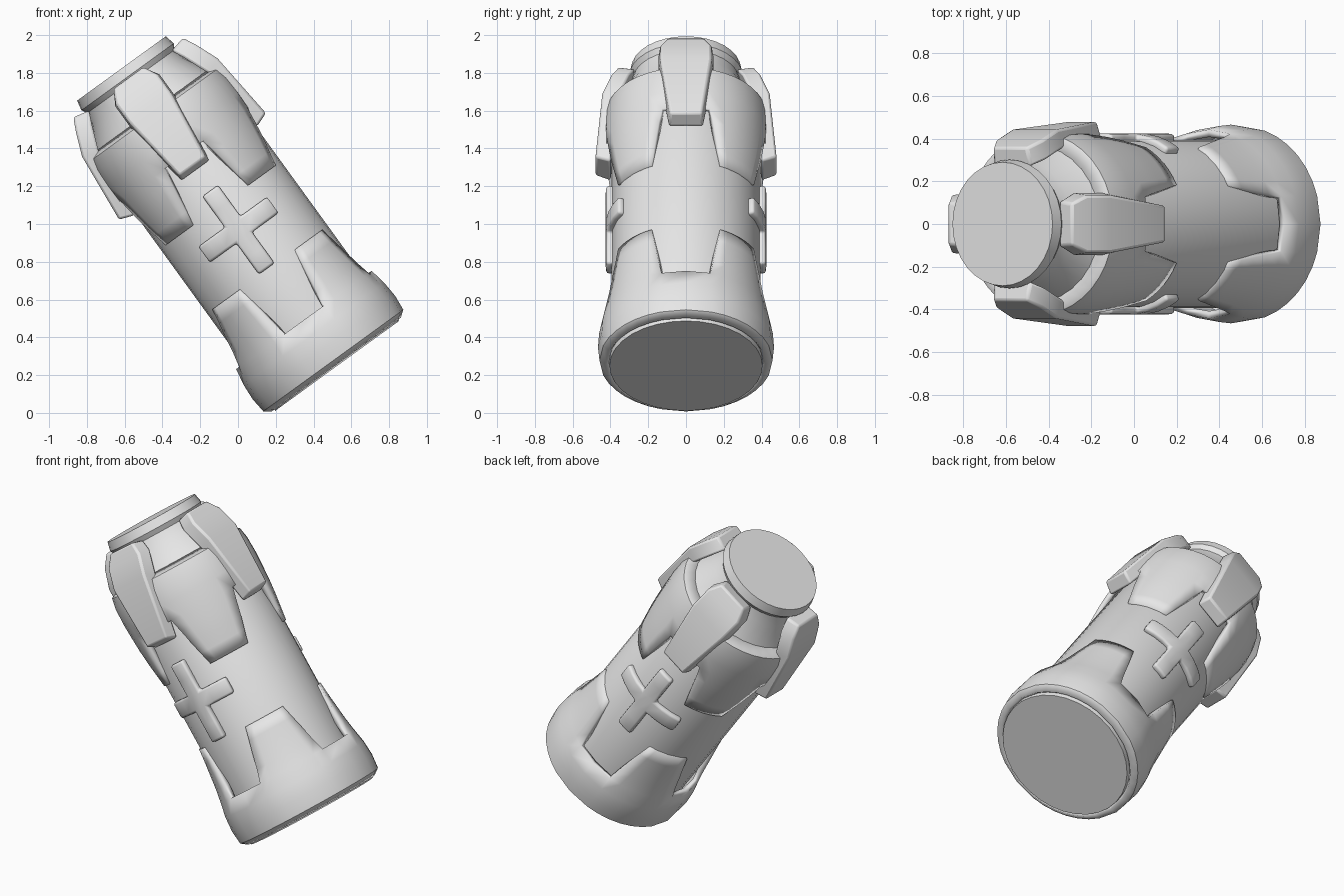
import bpy, bmesh, math
from mathutils import Matrix

cube = bpy.data.objects.get("Cube")
if cube:
    bpy.data.objects.remove(cube, do_unlink=True)

grey = bpy.data.materials.new("plain_grey")
grey.use_nodes = True
COL = (0.8, 0.8, 0.8, 1)
grey.diffuse_color = COL
grey.node_tree.nodes["Principled BSDF"].inputs["Base Color"].default_value = COL

# Everything is built upright around z, then leaned over towards -x
LEAN = Matrix.Translation((0.525, 0, 0.249)) @ Matrix.Rotation(math.radians(-35.95), 4, 'Y')


def polar(r, deg, t):
    a = math.radians(deg)
    return (r * math.cos(a), r * math.sin(a), t)


def finish(name, bm, thickness=0, bevel=0, angle=35):
    bmesh.ops.remove_doubles(bm, verts=bm.verts, dist=1e-5)
    bmesh.ops.recalc_face_normals(bm, faces=bm.faces)
    me = bpy.data.meshes.new(name)
    bm.to_mesh(me)
    bm.free()
    me.materials.append(grey)
    ob = bpy.data.objects.new(name, me)
    bpy.context.collection.objects.link(ob)
    ob.matrix_world = LEAN
    if thickness:
        m = ob.modifiers.new("thickness", 'SOLIDIFY')
        m.thickness, m.offset = thickness, -1
    if bevel:
        m = ob.modifiers.new("soft_edges", 'BEVEL')
        m.width, m.segments, m.limit_method = bevel, 2, 'ANGLE'
        m.angle_limit = math.radians(40)
    bpy.ops.object.select_all(action='DESELECT')
    bpy.context.view_layer.objects.active = ob
    ob.select_set(True)
    bpy.ops.object.shade_smooth_by_angle(angle=math.radians(angle))
    return ob


def lathe(name, profile, n=32):
    bm = bmesh.new()
    rows = [[bm.verts.new(polar(r, 360 * i / n, t)) for i in range(n)] for r, t in profile]
    for a, b in zip(rows, rows[1:]):
        for i in range(n):
            j = (i + 1) % n
            bm.faces.new((a[i], a[j], b[j], b[i]))
    bm.faces.new(rows[0])
    bm.faces.new(rows[-1])
    return finish(name, bm)


def collar(name, ring, tabs, root, tip, thickness):
    """Closed ring carrying four tapering tabs on the diagonals.
    ring and tabs are (radius, height) rows; root and tip are tab half angles."""
    bm = bmesh.new()
    inner = [-1, -2 / 3, -1 / 3, 0, 1 / 3, 2 / 3, 1]

    def strip(rows):
        verts = [[bm.verts.new(polar(r, d, t)) for d in degs] for r, t, degs in rows]
        for a, b in zip(verts, verts[1:]):
            for i in range(len(a) - 1):
                bm.faces.new((a[i], a[i + 1], b[i + 1], b[i]))

    for q in range(4):
        mid = 45 + 90 * q
        full = [mid - 45] + [mid + root * u for u in inner] + [mid + 45]
        strip([(r, t, full) for r, t in ring])
        rows = [ring[-1]] + tabs
        strip([(r, t, [mid + (root + (tip - root) * k / (len(rows) - 1)) * u for u in inner])
               for k, (r, t) in enumerate(rows)])
    return finish(name, bm, thickness=thickness)


def slab(name, turn):
    """Bent armour slab: rows of inner height/radius, outer height/radius, half width."""
    rows = [(1.275, .40, 1.305, .480, .092), (1.65, .36, 1.69, .443, .146),
            (1.80, .30, 1.81, .395, .146), (1.865, .27, 1.885, .358, .105)]
    bm = bmesh.new()
    loops = []
    for ti, ri, to, ro, w in rows:
        pts = [(ri, -w, ti), (ro, -w * .92, to), (ro, w * .92, to), (ri, w, ti)]
        loops.append([bm.verts.new(p) for p in pts])
    for a, b in zip(loops, loops[1:]):
        for i in range(4):
            j = (i + 1) % 4
            bm.faces.new((a[i], a[j], b[j], b[i]))
    bm.faces.new(loops[0])
    bm.faces.new(loops[-1])
    bmesh.ops.rotate(bm, verts=bm.verts, matrix=Matrix.Rotation(math.radians(turn), 3, 'Z'))
    return finish(name, bm, bevel=.012)


def cross(name, facing):
    """Raised cross wrapped round the barrel."""
    xs = [-.23, -.17, -.11, -.052, 0, .052, .11, .17, .23]
    ts = [-.255, -.15, -.052, .052, .15, .255]
    bm = bmesh.new()
    for x0, x1 in zip(xs, xs[1:]):
        for t0, t1 in zip(ts, ts[1:]):
            if abs(x0 + x1) < .11 or abs(t0 + t1) < .01:
                bm.faces.new([bm.verts.new(polar(.425, facing + math.degrees(math.asin(x / .425)), .89 + t))
                              for x, t in ((x0, t0), (x1, t0), (x1, t1), (x0, t1))])
    return finish(name, bm, thickness=.045, bevel=.014)


# Barrel with base plate, shoulder, neck and cap
lathe("barrel", [(.405, 0), (.41, .05), (.395, .06), (.395, 1.62), (.365, 1.67),
                 (.30, 1.80), (.285, 1.86), (.302, 1.89), (.290, 1.945)])

# Flared foot collar with four tabs pointing up
collar("foot_collar", [(.422, .008), (.458, .035), (.466, .12), (.460, .21), (.443, .30)],
       [(.430, .38), (.420, .47), (.411, .55), (.404, .63)], 28, 18, .035)

# Head collar with four tabs pointing down
collar("head_collar", [(.36, 1.672), (.425, 1.645), (.437, 1.58), (.440, 1.48), (.436, 1.38)],
       [(.432, 1.30), (.424, 1.21), (.414, 1.13), (.404, 1.05)], 28, 18, .035)

# Armour slabs and side crosses
for side, turn in (("left", 0), ("back", 90), ("right", 180), ("front", 270)):
    slab("armour_slab_" + side, turn)
for side, facing in (("front", 270), ("back", 90)):
    cross("raised_cross_" + side, facing)
